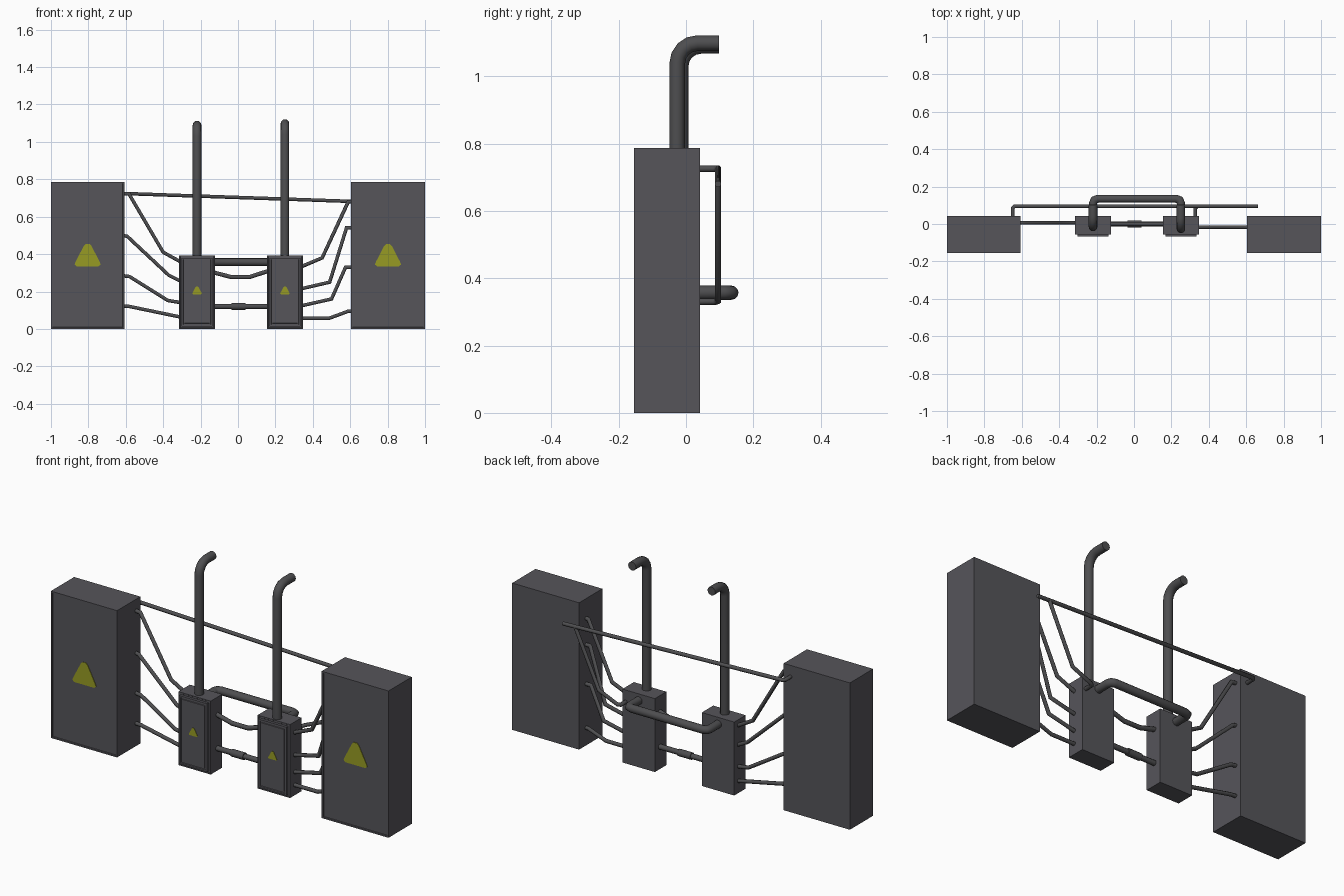
import bpy, bmesh, math
from mathutils import Vector

if "Cube" in bpy.data.objects:
    bpy.data.objects.remove(bpy.data.objects["Cube"])


def material(name, rgb):
    m = bpy.data.materials.new(name)
    m.diffuse_color = (*rgb, 1)
    m.use_nodes = True
    m.node_tree.nodes["Principled BSDF"].inputs["Base Color"].default_value = m.diffuse_color
    return m


BODY = material("cabinet grey", (0.092, 0.09, 0.102))
PIPE = material("pipe grey", (0.076, 0.076, 0.08))
YELLOW = material("warning yellow", (0.31, 0.33, 0.017))


def finish(bm, name, mat, smooth=False):
    bmesh.ops.recalc_face_normals(bm, faces=bm.faces)
    me = bpy.data.meshes.new(name)
    bm.to_mesh(me)
    bm.free()
    me.materials.append(mat)
    ob = bpy.data.objects.new(name, me)
    bpy.context.collection.objects.link(ob)
    if smooth:
        bpy.context.view_layer.objects.active = ob
        ob.select_set(True)
        bpy.ops.object.shade_smooth_by_angle(angle=math.radians(50))
        ob.select_set(False)
    return ob


def box(name, x, y, z, insets=()):
    """Box from ranges; each inset is (rim width, depth) on the front face."""
    bm = bmesh.new()
    bmesh.ops.create_cube(bm, size=1)
    for v in bm.verts:
        v.co = [r[0] if c < 0 else r[1] for c, r in zip(v.co, (x, y, z))]
    bm.normal_update()
    front = min(bm.faces, key=lambda f: f.normal.y)
    for width, depth in insets:
        bmesh.ops.inset_region(bm, faces=[front], thickness=width)
        bmesh.ops.inset_region(bm, faces=[front], thickness=0.002)
        for v in front.verts:
            v.co.y += depth
    return finish(bm, name, BODY)


def tube(name, pts, r, sides=8):
    """Sweep a round section along a path with mitred corners."""
    pts = [Vector(p) for p in pts]
    dirs = [(b - a).normalized() for a, b in zip(pts, pts[1:])]
    bm = bmesh.new()
    d = dirs[0]
    u = d.orthogonal().normalized()
    w = d.cross(u)
    ring = [pts[0] + r * (math.cos(a) * u + math.sin(a) * w)
            for a in (2 * math.pi * (i + 0.5) / sides for i in range(sides))]
    rows = [[bm.verts.new(c) for c in ring]]
    for i, d in enumerate(dirs):
        n = d + dirs[i + 1] if i + 1 < len(dirs) else d
        ring = [c + d * ((pts[i + 1] - c).dot(n) / d.dot(n)) for c in ring]
        rows.append([bm.verts.new(c) for c in ring])
    for a, b in zip(rows, rows[1:]):
        for i in range(sides):
            j = (i + 1) % sides
            bm.faces.new((a[i], a[j], b[j], b[i]))
    bm.faces.new(rows[0])
    bm.faces.new(rows[-1])
    return finish(bm, name, PIPE, True)


def warning_sign(name, x, y, z, w, h):
    """Thin triangle plate with clipped corners."""
    outline = [(-.42, 0), (.42, 0), (.5, .08), (.46, .2), (.15, .9), (.07, 1),
               (-.07, 1), (-.15, .9), (-.46, .2), (-.5, .08)]
    bm = bmesh.new()
    f = bm.faces.new([bm.verts.new((x + a * w, y, z + b * h)) for a, b in outline])
    ext = bmesh.ops.extrude_face_region(bm, geom=[f])
    for v in ext["geom"]:
        if isinstance(v, bmesh.types.BMVert):
            v.co.y += 0.004
    return finish(bm, name, YELLOW)


# Large outer cabinets
for side, x0, x1 in (("left", -1, -.608), ("right", .604, 1)):
    box(side + "_large_cabinet", (x0, x1), (-.155, .042), (0, .786), [(.011, .005)])
    warning_sign(side + "_large_sign", (x0 + x1) / 2, -.153, .335, .14, .12)

# Small inner cabinets with raised doors, and their exhaust stacks
for side, cx, py, top in (("left", -.219, -.016, 1.09), ("right", .251, -.026, 1.098)):
    box(side + "_small_cabinet", (cx - .096, cx + .096), (-.055, .042), (0, .393), [(.008, .002)])
    box(side + "_door", (cx - .083, cx + .083), (-.067, -.05), (.014, .38),
        [(.012, .005), (.008, -.003)])
    warning_sign(side + "_small_sign", cx, -.067, .185, .052, .043)
    R = .06
    bend = [(cx, py + R * (1 - math.cos(a)), top - R + R * math.sin(a))
            for a in (math.radians(22.5 * k) for k in range(5))]
    tube(side + "_stack", [(cx, py, .38)] + bend + [(cx, .098, top)], .023, 12)

# Thick pipe linking the backs of the small cabinets
tube("rear_pipe", [(-.219, .03, .357), (-.219, .112, .357), (-.212, .128, .357), (-.194, .135, .357),
                   (.226, .135, .357), (.244, .128, .357), (.251, .112, .357), (.251, .03, .357)], .021, 12)

# Links between the small cabinets
tube("sagging_cable", [(-.14, 0, .303), (-.123, 0, .3), (-.035, 0, .277), (.06, 0, .277),
                       (.15, 0, .306), (.17, 0, .31)], .012)
tube("lower_pipe", [(-.14, 0, .12), (.17, 0, .12)], .014)
tube("pipe_coupling", [(-.036, 0, .12), (.04, 0, .12)], .019, 10)

# Side cables as (x, z) paths from outer cabinet to inner cabinet
left = [[(-.62, .725), (-.583, .722), (-.4, .41), (-.3, .355)],
        [(-.62, .5), (-.592, .495), (-.37, .287), (-.3, .252)],
        [(-.62, .285), (-.58, .28), (-.375, .152), (-.3, .14)],
        [(-.62, .122), (-.58, .12), (-.3, .062)]]
right = [[(.62, .682), (.59, .68), (.45, .38), (.33, .33)],
         [(.62, .54), (.58, .54), (.49, .25), (.33, .213)],
         [(.62, .33), (.575, .33), (.5, .16), (.33, .122)],
         [(.62, .095), (.59, .095), (.485, .056), (.33, .056)]]
for side, y, paths in (("left", .006, left), ("right", -.017, right)):
    for i, path in enumerate(paths):
        tube(f"{side}_cable_{i + 1}", [(x, y, z) for x, z in path], .01)

# Long rear conduit and its branch down to the right small cabinet
tube("rear_conduit", [(-.648, .03, .725), (-.648, .085, .725), (-.638, .095, .725), (.662, .095, .68)], .01)
tube("conduit_branch", [(.59, .095, .682), (.45, .095, .38), (.34, .095, .333),
                        (.328, .085, .33), (.328, .03, .33)], .01)
